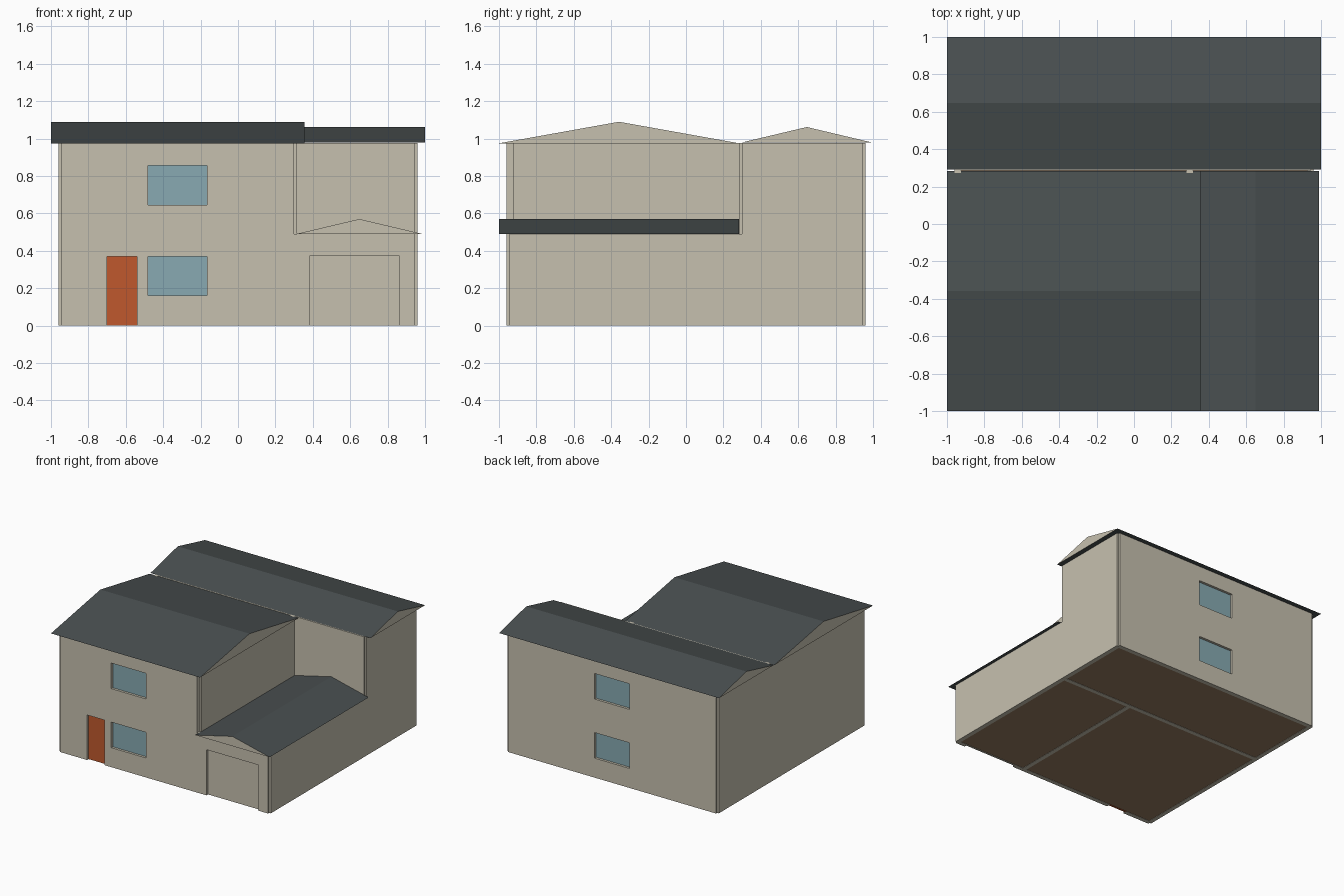
import bpy
import bmesh

cube = bpy.data.objects.get("Cube")
if cube:
    bpy.data.objects.remove(cube, do_unlink=True)


def material(name, rgb):
    """Flat material from 0-255 sRGB, stored as linear values."""
    lin = [((c / 255 + 0.055) / 1.055) ** 2.4 for c in rgb]
    m = bpy.data.materials.new(name)
    m.use_nodes = True
    m.diffuse_color = (*lin, 1)
    m.node_tree.nodes["Principled BSDF"].inputs["Base Color"].default_value = (*lin, 1)
    return m


WALL = material("beige_wall", (198, 192, 175))
ROOF = material("slate_roof", (73, 79, 80))
GLASS = material("blue_glass", (136, 170, 178))
DOOR = material("orange_door", (192, 89, 45))
FLOOR = material("brown_floor", (150, 123, 96))


def finish(name, bm, *mats):
    bmesh.ops.recalc_face_normals(bm, faces=bm.faces)
    mesh = bpy.data.meshes.new(name)
    bm.to_mesh(mesh)
    bm.free()
    for m in mats:
        mesh.materials.append(m)
    ob = bpy.data.objects.new(name, mesh)
    bpy.context.collection.objects.link(ob)
    return ob


def box(name, xs, ys, zs, mat):
    """Box between the given pairs of limits."""
    bm = bmesh.new()
    bmesh.ops.create_cube(bm, size=1)
    for v in bm.verts:
        v.co = [lim[0] if c < 0 else lim[1] for c, lim in zip(v.co, (xs, ys, zs))]
    return finish(name, bm, mat)


def gable_roof(name, along, span, length, base, ridge):
    """Triangular prism; its end gables take the wall colour."""
    bm = bmesh.new()
    profile = [(span[0], base), (span[1], base), (sum(span) / 2, ridge)]
    verts = [bm.verts.new((l, s, z) if along == 0 else (s, l, z))
             for l in length for s, z in profile]
    bm.faces.new(verts[:3])
    bm.faces.new(verts[3:])
    for i in range(3):
        j = (i + 1) % 3
        bm.faces.new((verts[i], verts[j], verts[j + 3], verts[i + 3]))
    bm.normal_update()
    for f in bm.faces:
        f.material_index = 1 if abs(f.normal[along]) > 0.9 else 0
    return finish(name, bm, ROOF, WALL)


def cut_opening(wall, xs, ys, zs):
    cutter = box("cutter", xs, ys, zs, WALL)
    cutter.hide_render = True
    mod = wall.modifiers.new("opening", "BOOLEAN")
    mod.operation = "DIFFERENCE"
    mod.solver = "EXACT"
    mod.object = cutter
    bpy.context.view_layer.objects.active = wall
    bpy.ops.object.modifier_apply(modifier=mod.name)
    bpy.data.objects.remove(cutter, do_unlink=True)


E = 0.96       # outer wall face
N = 0.945      # wall ends, leaving a small notch at the corners
T = 0.035      # wall thickness
RECESS = 0.02  # depth of windows and doors
HIGH, LOW = 0.977, 0.49
SPLIT_X, SPLIT_Y = 0.315, 0.285

# Walls
front_wall = box("front_wall", (-N, 0.3), (-E, T - E), (0, HIGH), WALL)
garage_front = box("garage_front_wall", (0.3, N), (-E, T - E), (0, LOW), WALL)
back_wall = box("back_wall", (-N, N), (E - T, E), (0, HIGH), WALL)
box("right_wall", (-E, T - E), (-N, N), (0, HIGH), WALL)
box("left_wall", (E - T, E), (0.3, N), (0, HIGH), WALL)
box("garage_side_wall", (E - T, E), (-N, 0.3), (0, LOW), WALL)
box("middle_wall", (T - E, N), (SPLIT_Y, SPLIT_Y + T), (0, HIGH), WALL)
box("garage_inner_wall", (SPLIT_X - T, SPLIT_X), (T - E, SPLIT_Y), (0, HIGH), WALL)

# Recessed windows, two storeys on the front and the back
for side, wall, xs, out in (("front", front_wall, (-0.48, -0.165), -1),
                            ("back", back_wall, (-0.16, 0.16), 1)):
    for storey, zs in (("lower", (0.16, 0.37)), ("upper", (0.645, 0.855))):
        cut_opening(wall, xs, sorted((out * (E - T - 0.1), out * (E + 0.1))), zs)
        pane = sorted((out * (E - T), out * (E - RECESS)))
        box(f"{side}_{storey}_window", xs, pane, zs, GLASS)

# Recessed front door and garage door
for name, wall, xs, top, mat in (("front_door", front_wall, (-0.70, -0.54), 0.37, DOOR),
                                 ("garage_door", garage_front, (0.385, 0.86), 0.375, WALL)):
    cut_opening(wall, xs, (-E - 0.1, T - E + 0.1), (-0.1, top))
    box(name, xs, (RECESS - E, T - E), (0, top), mat)

# Floors
for name, xs, ys in (("house_floor", (T - E, SPLIT_X - T), (T - E, SPLIT_Y)),
                     ("garage_floor", (SPLIT_X, E - T), (T - E, SPLIT_Y)),
                     ("back_floor", (T - E, E - T), (SPLIT_Y + T, E - T))):
    box(name, xs, ys, (0.002, 0.012), FLOOR)

# Roofs
gable_roof("main_roof", 0, (-1, 0.284), (-1, 0.355), 0.975, 1.09)
gable_roof("back_roof", 0, (0.292, 1), (-1, 1), 0.978, 1.062)
gable_roof("garage_roof", 1, (0.31, 0.988), (-1, 0.284), LOW, 0.57)
